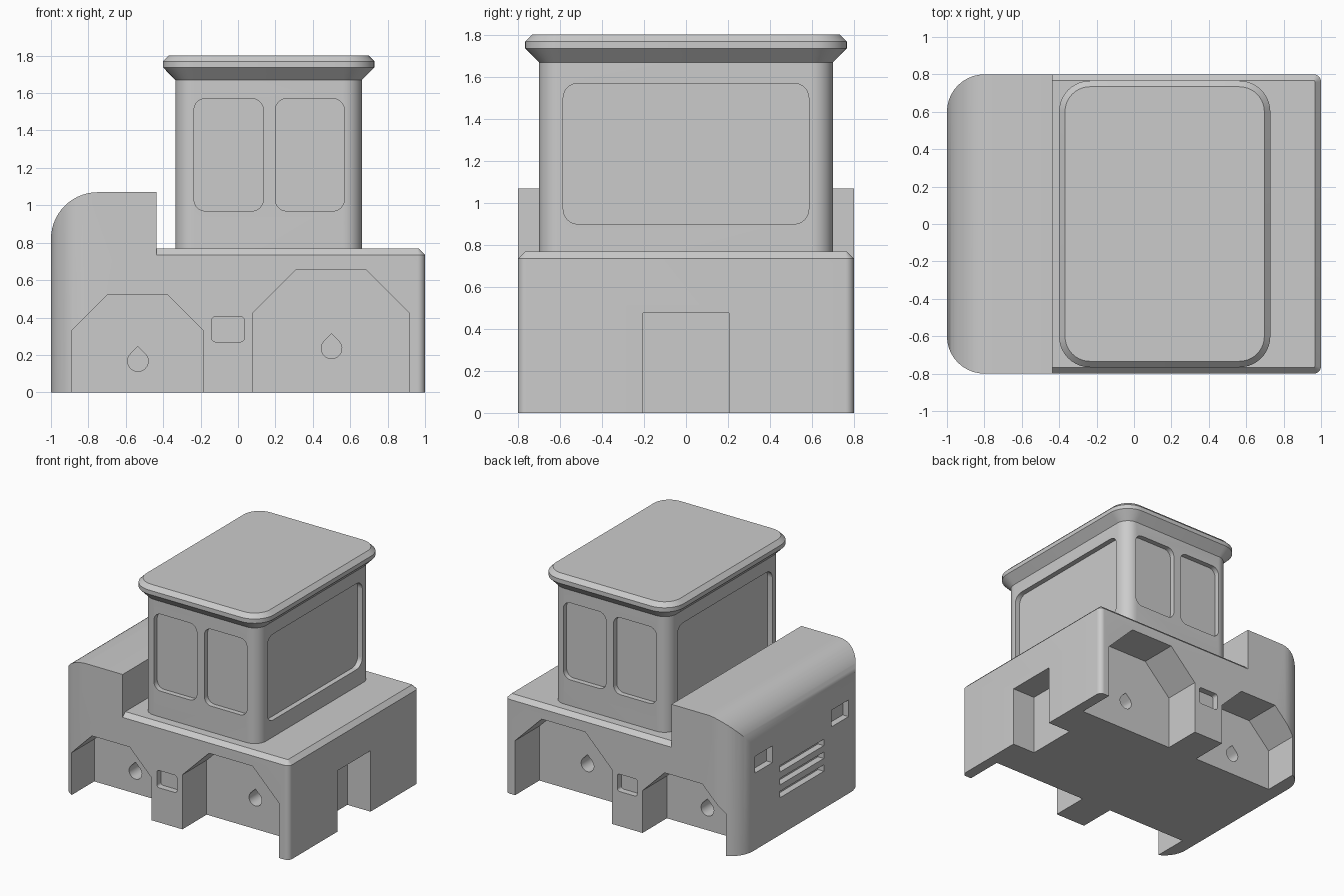
import bpy
import bmesh
from math import sin, cos, pi, radians

old = bpy.data.objects.get("Cube")
if old:
    bpy.data.objects.remove(old, do_unlink=True)

# Single matte grey
grey = bpy.data.materials.new("plain_grey")
grey.use_nodes = True
GREY = (0.6, 0.6, 0.6, 1)
grey.diffuse_color = GREY
for node in grey.node_tree.nodes:
    if node.type == 'BSDF_PRINCIPLED':
        node.inputs["Base Color"].default_value = GREY


def arc(cx, cy, r, a0, a1, n=10):
    """Points along an arc, angles in degrees."""
    steps = [radians(a0 + (a1 - a0) * i / n) for i in range(n + 1)]
    return [(cx + r * cos(a), cy + r * sin(a)) for a in steps]


def rounded(u0, u1, v0, v1, r_low, r_high=None):
    """Rectangle outline; r_low rounds the u0 corners, r_high the u1 corners."""
    r_high = r_low if r_high is None else r_high
    pts = []
    for u, v, su, sv, r, a in ((u1, v1, -1, -1, r_high, 0), (u0, v1, 1, -1, r_low, 90),
                               (u0, v0, 1, 1, r_low, 180), (u1, v0, -1, 1, r_high, 270)):
        pts += arc(u + su * r, v + sv * r, r, a, a + 90) if r else [(u, v)]
    return pts


def loft(name, rings):
    """Closed solid through matching rings of 3D points."""
    bm = bmesh.new()
    loops = [[bm.verts.new(p) for p in ring] for ring in rings]
    n = len(loops[0])
    for low, high in zip(loops, loops[1:]):
        for i in range(n):
            j = (i + 1) % n
            bm.faces.new((low[i], low[j], high[j], high[i]))
    bm.faces.new(loops[0][::-1])
    bm.faces.new(loops[-1])
    bmesh.ops.recalc_face_normals(bm, faces=bm.faces)
    mesh = bpy.data.meshes.new(name)
    bm.to_mesh(mesh)
    bm.free()
    mesh.materials.append(grey)
    obj = bpy.data.objects.new(name, mesh)
    bpy.context.collection.objects.link(obj)
    return obj


def prism(name, pts, axis, lo, hi):
    """Outline extruded along x, y or z."""
    place = {'x': lambda p, t: (t, p[0], p[1]),
             'y': lambda p, t: (p[0], t, p[1]),
             'z': lambda p, t: (p[0], p[1], t)}[axis]
    return loft(name, [[place(p, t) for p in pts] for t in (lo, hi)])


def combine(obj, tool, operation='DIFFERENCE'):
    """Apply a boolean and discard the tool."""
    tool.hide_render = True
    mod = obj.modifiers.new("boolean", 'BOOLEAN')
    mod.operation = operation
    mod.solver = 'EXACT'
    mod.object = tool
    bpy.context.view_layer.objects.active = obj
    bpy.ops.object.modifier_apply(modifier=mod.name)
    bpy.data.objects.remove(tool, do_unlink=True)


def cut(obj, pts, axis, lo, hi):
    combine(obj, prism("cutter", pts, axis, lo, hi))


def stack(name, x0, x1, y, r, levels):
    """Rounded block from (height, outward offset) levels."""
    return loft(name, [[(px, py, z) for px, py in
                        rounded(x0 - d, x1 + d, -y - d, y + d, r + d)] for z, d in levels])


# Body: chamfered deck joined to a hood with rounded corners
body = stack("body", -0.7, 1, 0.8, 0.04, ((0, 0), (0.735, 0), (0.768, -0.033)))
hood = prism("hood", rounded(-1, -0.435, -0.8, 0.8, 0.2, 0), 'z', 0, 1.07)
combine(body, hood, 'UNION')

# Rounded upper edge of the hood
cut(body, arc(-0.75, 0.82, 0.25, 180, 90, 14) + [(-0.75, 1.3), (-1.2, 1.3), (-1.2, 0.82)],
    'y', -1, 1)

# Wheel arches, axle holes and small side pockets, on both sides
arches = ((-0.89, -0.185, 0.33, 0.52, -0.535, 0.167),
          (0.08, 0.915, 0.425, 0.655, 0.5, 0.235))
for side in (-1, 1):
    for x0, x1, shoulder, top, ax, az in arches:
        k = top - shoulder
        cut(body, [(x0, -0.1), (x1, -0.1), (x1, shoulder), (x1 - k, top),
                   (x0 + k, top), (x0, shoulder)], 'y', side * 0.5, side * 0.9)
        r = 0.055
        teardrop = arc(ax, az, r, 135, 405, 20) + [(ax, az + r * 2 ** 0.5)]
        cut(body, teardrop, 'y', side * 0.2, side * 0.6)
    cut(body, rounded(-0.14, 0.033, 0.27, 0.405, 0.02), 'y', side * 0.75, side * 0.9)

# Square notch in the end wall
cut(body, rounded(-0.205, 0.205, -0.1, 0.475, 0), 'x', 0.8, 1.1)

# Lamp pockets and grille slots in the hood
for side in (-1, 1):
    y0, y1 = sorted((side * 0.365, side * 0.575))
    cut(body, rounded(y0, y1, 0.6, 0.73, 0), 'x', -1.1, -0.95)
for i in range(3):
    z = 0.29 + 0.1 * i
    cut(body, rounded(-0.27, 0.27, z, z + 0.05, 0), 'x', -1.1, -0.95)

# Cab with recessed windows
CX0, CX1, CY, CR = -0.335, 0.663, 0.7, 0.1
cab = stack("cab", CX0, CX1, CY, CR, ((0.76, 0), (1.67, 0)))
for side in (-1, 1):
    for x0, x1 in ((-0.235, 0.135), (0.2, 0.568)):
        cut(cab, rounded(x0, x1, 0.97, 1.57, 0.06), 'y', side * 0.66, side * 0.9)
end_window = rounded(-0.585, 0.585, 0.9, 1.57, 0.07)
cut(cab, end_window, 'x', CX1 - 0.04, CX1 + 0.2)
cut(cab, end_window, 'x', CX0 - 0.2, CX0 + 0.04)

# Flared roof
roof = stack("roof", CX0, CX1, CY, CR,
             ((1.67, 0), (1.737, 0.066), (1.77, 0.066), (1.802, 0.034)))

# Smooth the rounded corners, keep hard edges
for obj in (body, cab, roof):
    bpy.ops.object.select_all(action='DESELECT')
    obj.select_set(True)
    bpy.context.view_layer.objects.active = obj
    bpy.ops.object.shade_smooth_by_angle(angle=radians(30))
